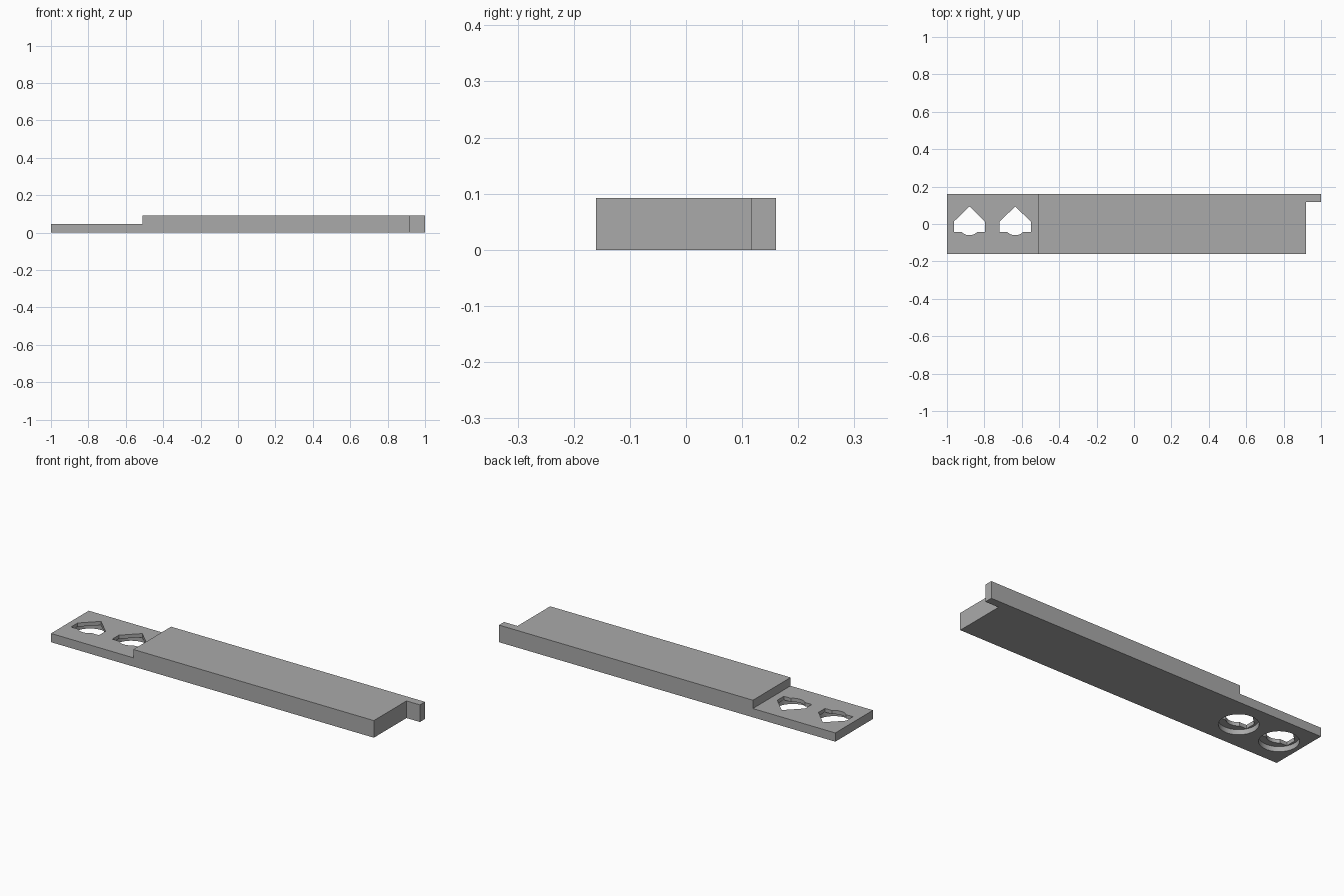
import bpy
import bmesh
import math

cube = bpy.data.objects.get("Cube")
if cube:
    bpy.data.objects.remove(cube, do_unlink=True)

grey = bpy.data.materials.new("plain grey")
grey.use_nodes = True
color = (0.4, 0.4, 0.4, 1)
grey.diffuse_color = color
grey.node_tree.nodes["Principled BSDF"].inputs["Base Color"].default_value = color

Y = 0.16           # half width
TOP = 0.092        # full thickness
LOW = 0.047        # thickness of the thin end
SHELF = 0.027      # depth of the round pockets


def prism(name, outline, z0, z1):
    """Extrude a flat outline from z0 up to z1."""
    bm = bmesh.new()
    face = bm.faces.new([bm.verts.new((x, y, z0)) for x, y in outline])
    new = bmesh.ops.extrude_face_region(bm, geom=[face])["geom"]
    verts = [v for v in new if isinstance(v, bmesh.types.BMVert)]
    bmesh.ops.translate(bm, verts=verts, vec=(0, 0, z1 - z0))
    bmesh.ops.recalc_face_normals(bm, faces=bm.faces)
    mesh = bpy.data.meshes.new(name)
    bm.to_mesh(mesh)
    bm.free()
    mesh.materials.append(grey)
    obj = bpy.data.objects.new(name, mesh)
    bpy.context.collection.objects.link(obj)
    return obj


def arc(cx, radius, start, end, steps):
    angles = [start + (end - start) * i / steps for i in range(steps + 1)]
    return [(cx + radius * math.cos(a), radius * math.sin(a)) for a in angles]


def cut(target, cutter):
    mod = target.modifiers.new(cutter.name, 'BOOLEAN')
    mod.operation = 'DIFFERENCE'
    mod.solver = 'EXACT'
    mod.object = cutter
    bpy.context.view_layer.objects.active = target
    bpy.ops.object.modifier_apply(modifier=mod.name)
    bpy.data.objects.remove(cutter, do_unlink=True)


# Bar with a narrow tongue at the back of its left end
bar = prism("bar", [(-1, -Y), (0.92, -Y), (0.92, 0.117), (1, 0.117), (1, Y), (-1, Y)], 0, TOP)

# Step down to the thin end
cut(bar, prism("step_cutter", [(-1.1, -0.3), (-0.51, -0.3), (-0.51, 0.3), (-1.1, 0.3)], LOW, 0.2))

# Round pockets below, pointed openings with a curved base above
for cx in (-0.88, -0.635):
    cut(bar, prism("pocket_cutter", arc(cx, 0.095, 0, 2 * math.pi, 64)[:-1], -0.05, SHELF))
    half = math.asin(0.042 / 0.06)
    base = arc(cx, 0.06, -math.pi / 2 - half, -math.pi / 2 + half, 12)
    house = [(cx - 0.083, -0.043)] + base + [
        (cx + 0.083, -0.043), (cx + 0.083, 0.013), (cx, 0.094), (cx - 0.083, 0.013)]
    cut(bar, prism("opening_cutter", house, SHELF - 0.01, 0.2))

# Smooth pocket walls, sharp edges elsewhere
bpy.ops.object.select_all(action='DESELECT')
bar.select_set(True)
bpy.context.view_layer.objects.active = bar
bpy.ops.object.shade_smooth_by_angle(angle=math.radians(25))
